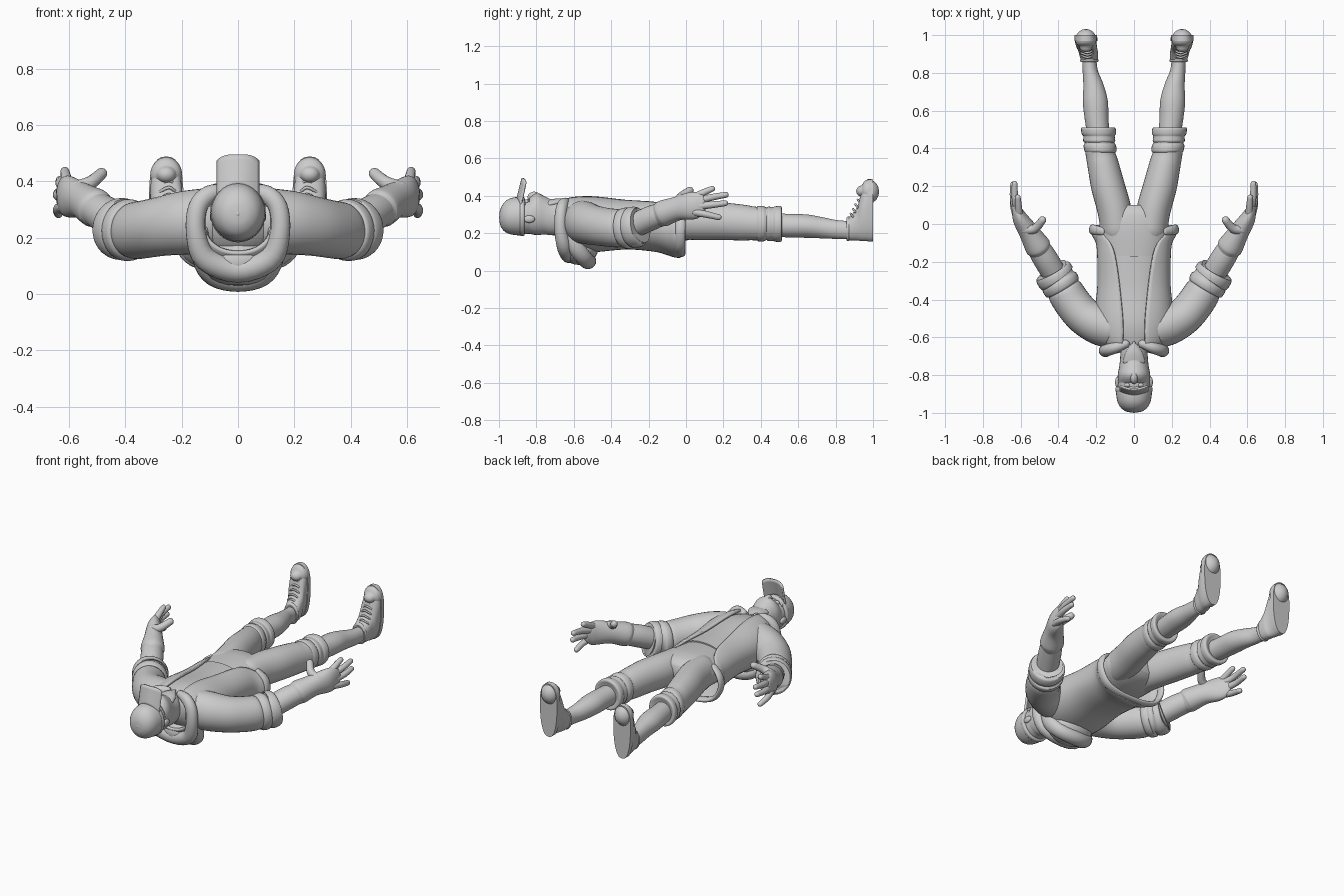
import bpy, bmesh, math
from mathutils import Vector

X, Y, Z = Vector((1, 0, 0)), Vector((0, 1, 0)), Vector((0, 0, 1))


def finish(name, bm, mirror=False, solid=0, angle=50):
    bmesh.ops.recalc_face_normals(bm, faces=bm.faces[:])
    me = bpy.data.meshes.new(name)
    bm.to_mesh(me)
    bm.free()
    me.shade_smooth()
    me.set_sharp_from_angle(angle=math.radians(angle))
    ob = bpy.data.objects.new(name, me)
    bpy.context.collection.objects.link(ob)
    if solid:
        m = ob.modifiers.new("thickness", 'SOLIDIFY')
        m.thickness, m.offset = solid, 0
    if mirror:
        m = ob.modifiers.new("mirror", 'MIRROR')
        m.use_mirror_merge = False
    return ob


def smooth_path(secs, k):
    """Catmull-Rom interpolation of whole sections."""
    out, n = [], len(secs)
    for i in range(n - 1):
        p = [secs[max(0, min(n - 1, j))] for j in range(i - 1, i + 3)]
        for s in range(k):
            t = s / k
            out.append([0.5 * (2 * b + (c - a) * t + (2 * a - 5 * b + 4 * c - d) * t * t
                               + (3 * b - a - 3 * c + d) * t ** 3) for a, b, c, d in zip(*p)])
    return out + [list(secs[-1])]


def loft(name, secs, mirror=False, axis=None, up=Z, n=32, k=4, p=2.0, taper=0, ends=False, solid=0):
    """Section = x, y, z, side radius, up radius [, opening half-angle at the top]."""
    pts = smooth_path(secs, k)
    rings = []
    for i, s in enumerate(pts):
        a, b = Vector(pts[max(i - 1, 0)][:3]), Vector(pts[min(i + 1, len(pts) - 1)][:3])
        rings.append([Vector(s[:3]), axis or (b - a).normalized(), s[3], s[4], s[5] if len(s) > 5 else 0])
    if ends:  # rounded tips
        for end, sg in ((0, -1), (-1, 1)):
            c, t, ra, rb, g = rings[end]
            for d in (25, 50, 70, 85):
                q = math.radians(d)
                r = [c + t * sg * min(ra, rb) * math.sin(q), t, ra * math.cos(q), rb * math.cos(q), g]
                rings.insert(0, r) if end == 0 else rings.append(r)
    bm = bmesh.new()
    is_open = len(secs[0]) > 5
    m = n + 1 if is_open else n
    rows = []
    for c, t, ra, rb, g in rings:
        side = t.cross(up).normalized()
        u = side.cross(t).normalized()
        row = []
        for j in range(m):
            th = math.radians(90 + g + j * (360 - 2 * g) / n)
            co, si = math.cos(th), math.sin(th)
            co = math.copysign(abs(co) ** (2 / p), co)
            si = math.copysign(abs(si) ** (2 / p), si)
            row.append(bm.verts.new(c + side * ra * co * (1 + taper * si) + u * rb * si))
        rows.append(row)
    for r0, r1 in zip(rows, rows[1:]):
        for j in range(m - 1 if is_open else m):
            q = (j + 1) % m
            bm.faces.new((r0[j], r0[q], r1[q], r1[j]))
    if not is_open:
        bm.faces.new(rows[0])
        bm.faces.new(rows[-1])
    return finish(name, bm, mirror, solid)


def ball(name, loc, size, mirror=False):
    bm = bmesh.new()
    bmesh.ops.create_uvsphere(bm, u_segments=20, v_segments=12, radius=1)
    for v in bm.verts:
        v.co = Vector(v.co[i] * size[i] + loc[i] for i in range(3))
    return finish(name, bm, mirror)


def both_sides(half):
    return half + [(-s[0],) + tuple(s[1:]) for s in reversed(half[:-1])]


# Torso: shirt, hips and open jacket
loft("shirt", [(0, -.67, .28, .07, .07), (0, -.62, .26, .13, .11), (0, -.52, .25, .17, .135),
               (0, -.35, .25, .168, .122), (0, -.17, .25, .17, .12)], axis=Y, p=2.2)
loft("trouser_hips", [(0, -.2, .25, .16, .11), (0, -.05, .26, .182, .108), (0, .02, .265, .178, .1),
                      (0, .07, .268, .14, .085), (0, .1, .268, .08, .06)], axis=Y, p=2.3)
loft("jacket", [(0, -.665, .26, .12, .11, 30), (0, -.62, .252, .17, .138, 18), (0, -.5, .25, .2, .145, 15),
                (0, -.32, .25, .187, .13, 22), (0, -.17, .243, .188, .135, 30), (0, -.1, .23, .195, .14, 38),
                (0, -.06, .215, .215, .138, 45), (0, -.03, .21, .225, .135, 50)], axis=Y, p=2.2, n=48, solid=.014)
# Rolled hem running round the back of the jacket
loft("jacket_hem", both_sides([(.165, -.04, .315, .012, .02), (.212, -.03, .27, .014, .026), (.222, -.03, .2, .014, .026),
                               (.18, -.03, .125, .014, .026), (.1, -.03, .092, .014, .026), (0, -.03, .086, .014, .026)]),
     up=Y, n=14, ends=True)

# Hood: collar roll round the neck and the bag hanging behind
loft("hood_collar", both_sides([(.045, -.635, .365, .022, .022), (.1, -.655, .355, .032, .03), (.142, -.668, .31, .034, .032),
                                (.15, -.67, .22, .035, .034), (.115, -.65, .125, .042, .04), (0, -.625, .085, .045, .045)]),
     up=Y, n=20, ends=True)
loft("hood_fold", both_sides([(.13, -.63, .23, .03, .04), (.125, -.59, .13, .038, .045), (.085, -.545, .068, .04, .045),
                              (0, -.525, .05, .042, .045)]), up=Y, n=20, ends=True)
ball("hood_bag", (0, -.57, .115), (.14, .1, .085))

# Sleeves with creases and rolled cuffs
loft("sleeve", [(.12, -.555, .26, .105, .115), (.19, -.53, .253, .107, .113), (.265, -.487, .242, .1, .106),
                (.32, -.425, .232, .098, .103), (.36, -.365, .226, .096, .102), (.375, -.34, .226, .09, .097),
                (.39, -.315, .226, .096, .102)], mirror=True, ends=True)
loft("sleeve_cuff", [(.372, -.345, .223, .085, .09), (.378, -.335, .224, .1, .106), (.395, -.308, .228, .102, .11),
                     (.403, -.294, .229, .092, .098), (.41, -.285, .23, .103, .11), (.428, -.258, .236, .102, .107),
                     (.434, -.248, .238, .09, .094), (.425, -.262, .234, .07, .07)], mirror=True, k=3)
# Forearms and gloves
loft("forearm", [(.4, -.3, .228, .062, .062), (.46, -.2, .275, .066, .066), (.5, -.135, .3, .062, .062),
                 (.54, -.07, .325, .052, .055)], mirror=True)
loft("glove", [(.503, -.13, .302, .064, .068), (.512, -.115, .308, .068, .07), (.555, -.045, .332, .054, .064),
               (.597, .02, .345, .043, .073), (.615, .06, .35, .032, .07), (.625, .085, .35, .022, .056)],
     mirror=True, ends=True)
fingers = {"index": ((.608, .05, .395), (.612, .1, .42), (.615, .14, .437)),
           "middle": ((.615, .07, .375), (.63, .14, .392), (.632, .213, .405)),
           "ring": ((.625, .07, .345), (.64, .14, .352), (.64, .21, .36)),
           "little": ((.625, .05, .312), (.64, .11, .3), (.638, .175, .285)),
           "thumb": ((.575, -.03, .375), (.525, -.025, .395), (.485, .02, .428))}
for f, pts in fingers.items():
    r = .024 if f == "thumb" else .018
    loft(f + "_finger", [(*q, r * w, r * w) for q, w in zip(pts, (1.15, 1, .85))], mirror=True, n=14, ends=True)

# Trouser legs, rolled cuffs, shins
loft("trouser_leg", [(.088, -.03, .265, .088, .098), (.105, .08, .265, .09, .102), (.138, .2, .263, .089, .1),
                     (.163, .31, .256, .083, .095), (.175, .36, .252, .079, .09), (.183, .42, .25, .08, .09)],
     mirror=True, ends=True)
loft("trouser_cuff", [(.176, .375, .251, .07, .08), (.177, .385, .251, .084, .094), (.181, .415, .25, .086, .094),
                      (.183, .43, .25, .078, .086), (.184, .44, .25, .085, .092), (.185, .465, .249, .083, .09),
                      (.186, .475, .249, .09, .094), (.188, .5, .249, .092, .096), (.189, .512, .249, .084, .088),
                      (.188, .505, .249, .06, .062)], mirror=True, k=3, axis=Y)
loft("shin", [(.188, .47, .243, .058, .062), (.198, .56, .24, .063, .063), (.205, .65, .237, .066, .062),
              (.215, .73, .228, .054, .056), (.232, .81, .219, .04, .05), (.238, .9, .215, .037, .048)], mirror=True)
# Shoes standing on their heels, soles facing +y
loft("shoe_upper", [(.236, .862, .222, .042, .058), (.238, .88, .227, .047, .066), (.243, .915, .25, .051, .09),
                    (.25, .935, .285, .054, .126), (.254, .955, .312, .056, .154), (.255, .975, .322, .057, .163)],
     mirror=True, axis=Y, p=2.3, taper=.1)
loft("ankle_collar", [(.236, .86, .222, .034, .05), (.236, .857, .222, .045, .06), (.236, .868, .223, .049, .066),
                      (.237, .876, .226, .042, .06)], mirror=True, axis=Y, k=3)
loft("shoe_sole", [(.255, .97, .322, .06, .167), (.255, 1.0, .322, .059, .166)],
     mirror=True, axis=Y, p=2.5, taper=.12, k=1)
loft("shoe_toe_cap", [(.255, .94, .425, .035, .03), (.255, .955, .425, .05, .053), (.255, .975, .422, .057, .066)],
     mirror=True, axis=Y, ends=True)
for i in range(5):  # laces
    y, z = .883 + .0125 * i, .297 + .025 * i
    loft("shoe_lace", [(.215 + .002 * i, y + .01, z - .01, .005, .005), (.245, y - .002, z + .007, .006, .006),
                       (.28, y + .01, z - .01, .005, .005)], mirror=True, n=8, k=3, ends=True)

# Head, neck scarf and face
loft("head", [(0, -.93, .288, .085, .09), (0, -.87, .288, .086, .092), (0, -.82, .29, .08, .092),
              (0, -.77, .29, .068, .085), (0, -.7, .275, .06, .07), (0, -.62, .27, .06, .07)], axis=Y)
loft("face_scarf", [(0, -.838, .292, .084, .095), (0, -.815, .3, .086, .108), (0, -.79, .302, .085, .112),
                    (0, -.755, .295, .078, .102), (0, -.72, .285, .074, .096), (0, -.67, .285, .068, .093),
                    (0, -.635, .295, .04, .075)], axis=Y, p=2.1)
loft("scarf_point", [(0, -.73, .355, .06, .024), (0, -.68, .366, .045, .02), (0, -.63, .372, .008, .008)], ends=True)
ball("nose_under_scarf", (0, -.812, .392), (.022, .035, .03))
ball("eye", (.034, -.853, .367), (.017, .012, .014), mirror=True)
loft("eyebrow", [(.014, -.866, .38, .006, .007), (.038, -.87, .375, .007, .008), (.065, -.862, .354, .005, .006)],
     mirror=True, n=10, ends=True)
ball("ear", (.088, -.838, .275), (.012, .03, .02), mirror=True)

# Cap: crown, band, button and upturned brim
loft("cap_crown", [(0, -.998, .285, .01, .01), (0, -.993, .285, .04, .042), (0, -.975, .287, .068, .074),
                   (0, -.945, .29, .086, .094), (0, -.905, .291, .094, .102), (0, -.868, .289, .096, .102)], axis=Y)
loft("cap_band", [(0, -.888, .29, .094, .101), (0, -.884, .29, .098, .105), (0, -.868, .289, .098, .105),
                  (0, -.863, .289, .09, .096)], axis=Y, k=2)
ball("cap_button", (0, -.993, .285), (.011, .007, .011))
bm = bmesh.new()
grid = []
for i in range(17):
    u = i / 8 - 1
    top = .495 - .022 * u ** 4
    base = .385 - .045 * u * u
    grid.append([bm.verts.new((.073 * u, -.902 + .028 * j / 6 + .018 * u * u, base + (top - base) * j / 6))
                 for j in range(7)])
for a, b in zip(grid, grid[1:]):
    for j in range(6):
        bm.faces.new((a[j], b[j], b[j + 1], a[j + 1]))
finish("cap_brim", bm, solid=.01)
